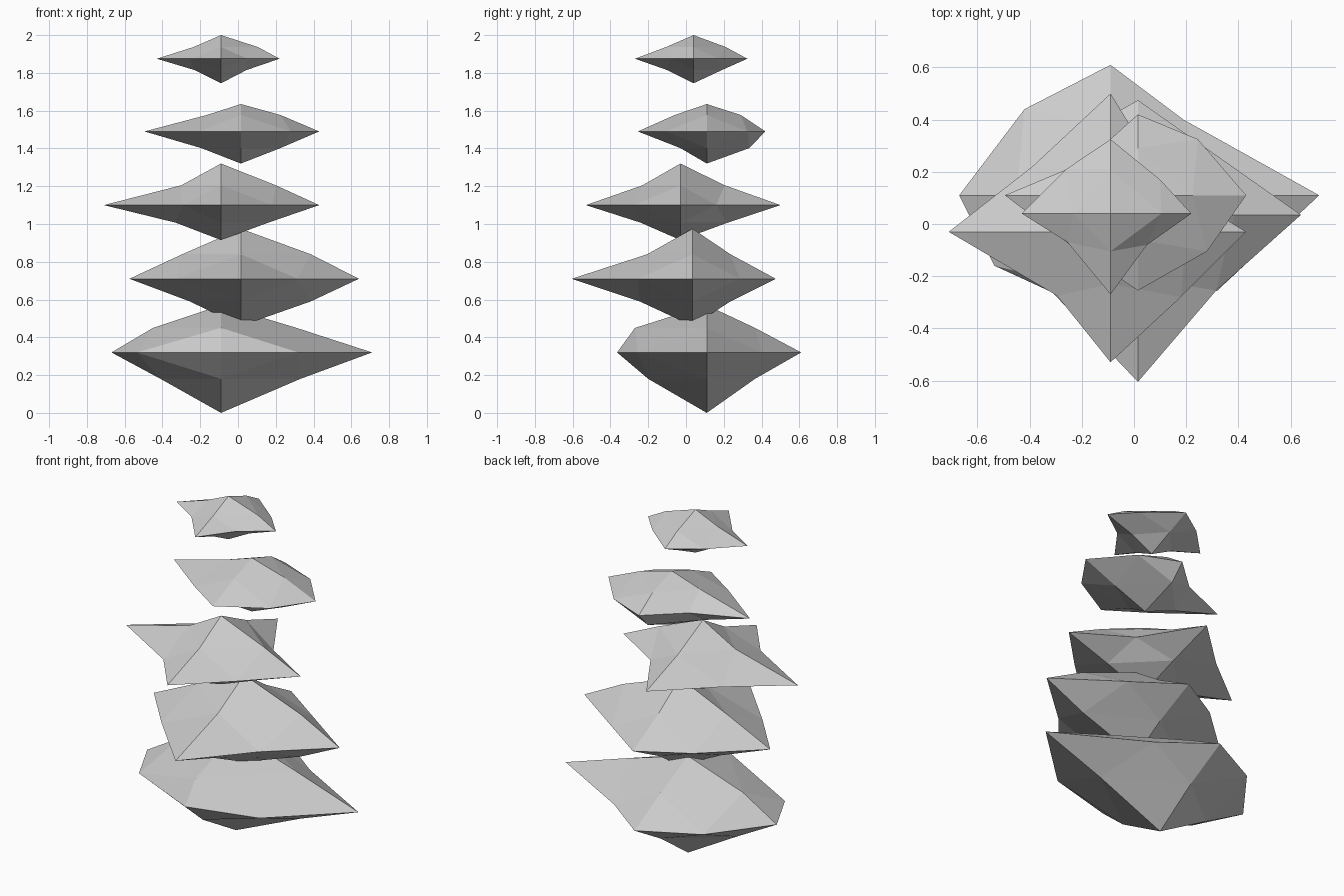
import bpy

if "Cube" in bpy.data.objects:
    bpy.data.objects.remove(bpy.data.objects["Cube"])

# Unit directions in the order right, back, left, front; corners lie between neighbours
AXES = [(1, 0), (0, 1), (-1, 0), (0, -1)]
CORNERS = [(1, 1), (-1, 1), (-1, -1), (1, -1)]


def foliage_tier(name, centre, tips, corners, upper, lower, heights):
    """Irregular octahedron, each face split in four: a flat rim plus two half-height rings."""
    top, up_z, low_z, bottom = heights
    verts = [(0, 0, top), (0, 0, -bottom)]
    verts += [(x * r, y * r, 0) for (x, y), r in zip(AXES, tips)]                    # 2-5
    verts += [(x * a, y * b, 0) for (x, y), (a, b) in zip(CORNERS, corners)]         # 6-9
    verts += [(x * r, y * r, up_z) for (x, y), r in zip(AXES, upper)]                # 10-13
    verts += [(x * r, y * r, -low_z) for (x, y), r in zip(AXES, lower)]              # 14-17
    faces = []
    for k in range(4):
        n = (k + 1) % 4
        for pole, ring, flip in ((0, 10, False), (1, 14, True)):
            a, b, c, p, q = 2 + k, 2 + n, 6 + k, ring + k, ring + n
            for f in ((a, c, p), (c, b, q), (p, c, q), (p, q, pole)):
                faces.append(f[::-1] if flip else f)
    mesh = bpy.data.meshes.new(name)
    mesh.from_pydata(verts, [], faces)
    mesh.update()
    obj = bpy.data.objects.new(name, mesh)
    obj.location = centre
    bpy.context.collection.objects.link(obj)
    return obj


# Five floating tiers, widest at the bottom
foliage_tier("bottom_tier", (-.09, .11, .32), (.80, .50, .58, .475),
             [(.28, .29), (.33, .33), (.445, .27), (.41, .365)],
             (.40, .255, .36, .38), (.42, .255, .32, .31), (.25, .13, .14, .32))

foliage_tier("lower_tier", (.015, .035, .71), (.625, .44, .59, .64),
             [(.27, .25), (.28, .28), (.34, .285), (.30, .29)],
             (.37, .20, .31, .24), (.37, .20, .27, .28), (.265, .13, .12, .25))

foliage_tier("middle_tier", (-.09, -.03, 1.10), (.52, .53, .62, .50),
             [(.21, .19), (.30, .25), (.205, .245), (.27, .25)],
             (.29, .235, .21, .20), (.25, .25, .24, .21), (.22, .105, .093, .185))

foliage_tier("upper_tier", (.015, .11, 1.49), (.415, .31, .51, .365),
             [(.23, .215), (.20, .13), (.22, .22), (.265, .215)],
             (.21, .18, .18, .17), (.21, .225, .21, .14), (.145, .087, .088, .17))

foliage_tier("top_tier", (-.09, .04, 1.875), (.31, .285, .34, .31),
             [(.19, .13), (.17, .17), (.165, .11), (.14, .12)],
             (.195, .17, .145, .145), (.135, .15, .14, .14), (.125, .062, .06, .13))
